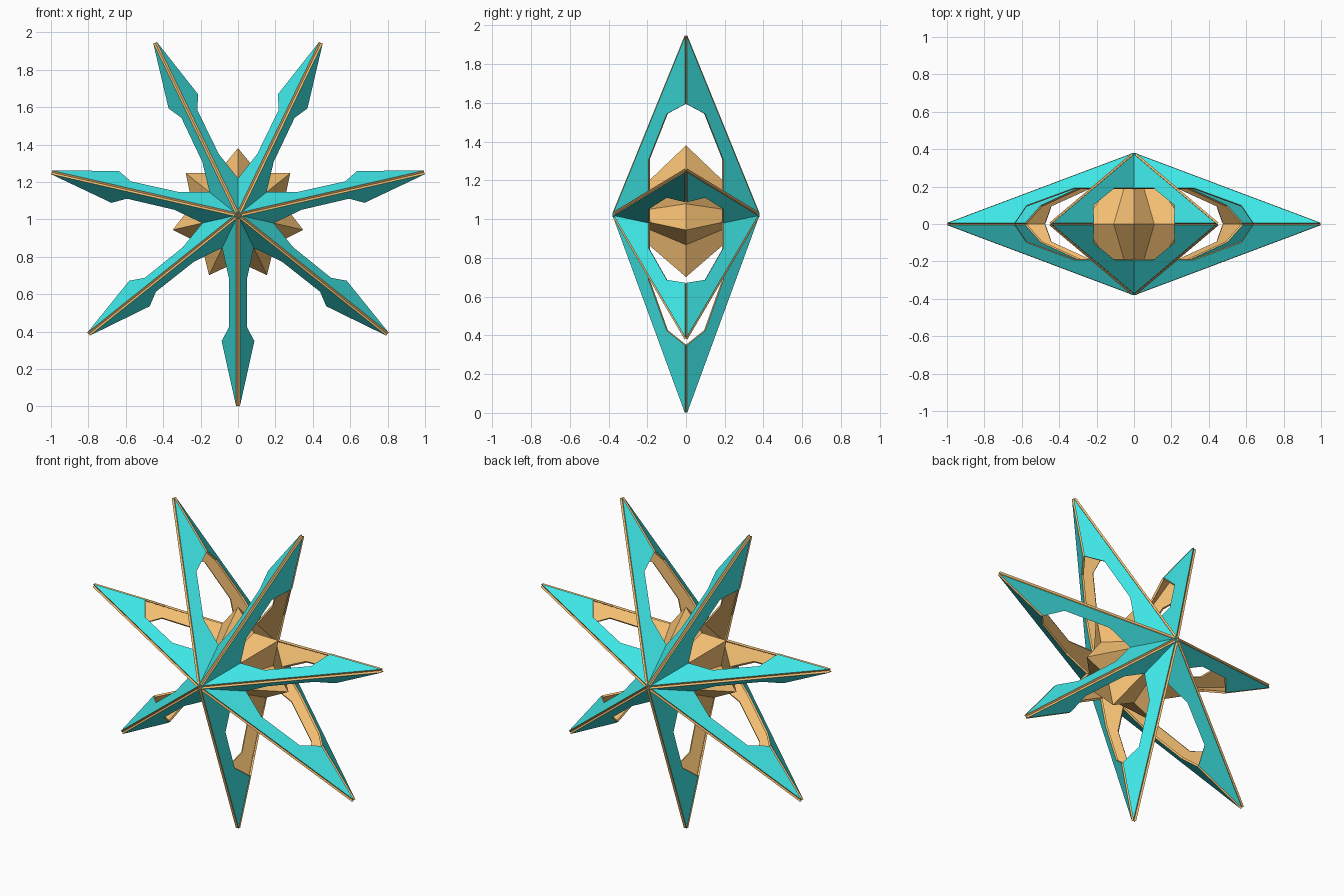
import bpy, bmesh, math
from mathutils import Vector

if "Cube" in bpy.data.objects:
    bpy.data.objects.remove(bpy.data.objects["Cube"])

R, DEPTH, N = 1.021, 0.374, 7        # tip radius, apex depth, number of arms
R_IN = 0.35 * R                      # valley radius
THICK = 0.012
ZC = R + 0.0025
HALF = math.pi / N


def material(name, col):
    m = bpy.data.materials.new(name)
    m.diffuse_color = (*col, 1)
    m.use_nodes = True
    m.node_tree.nodes["Principled BSDF"].inputs["Base Color"].default_value = m.diffuse_color
    return m


teal = material("teal", (0.05, 0.80, 0.80))
orange = material("orange", (0.90, 0.52, 0.17))


def finish(name, bm, mats):
    me = bpy.data.meshes.new(name)
    bm.to_mesh(me)
    bm.free()
    for m in mats:
        me.materials.append(m)
    ob = bpy.data.objects.new(name, me)
    bpy.context.collection.objects.link(ob)


# Panel outline in arm space: (along arm, half width, depth), all in one plane
vt, vw = R_IN * math.cos(HALF), R_IN * math.sin(HALF)
K = vw / (1 - vt / R)


def on_plane(t, y):
    return Vector((t, K * (1 - t / R - y / DEPTH), y))


outline = [Vector((0, 0, DEPTH)), on_plane(vt / 2, DEPTH / 2),
           on_plane((vt + R) / 4, DEPTH / 2), on_plane(0.597, DEPTH / 4),
           on_plane((vt + R) / 2, 0), Vector((R, 0, 0))]
normal = Vector((K / R, 1, K / DEPTH)).normalized()


# Arms: four thick panels each, teal outside, orange edges and inside
def arm(index):
    a = -math.pi / 2 + index * 2 * HALF
    c, s = math.cos(a), math.sin(a)
    bm = bmesh.new()
    for sw in (1, -1):
        for sy in (1, -1):
            def place(p):
                t, w, y = p.x, p.y * sw, p.z * sy
                return bm.verts.new((t * c - w * s, y, t * s + w * c + ZC))
            inner = [place(p) for p in outline]
            outer = [place(p + normal * THICK) for p in outline]
            bm.faces.new(outer).material_index = 0
            bm.faces.new(inner[::-1]).material_index = 1
            for i in range(len(outline)):
                j = (i + 1) % len(outline)
                bm.faces.new((inner[i], inner[j], outer[j], outer[i])).material_index = 1
    bmesh.ops.recalc_face_normals(bm, faces=bm.faces)
    finish(f"star_arm_{index + 1}", bm, (teal, orange))


for k in range(N):
    arm(k)

# Core: small faceted star whose points sit between the arms
bm = bmesh.new()
ring = []
for i in range(2 * N):
    r = 0.7 * R_IN if i % 2 == 0 else R_IN
    a = -math.pi / 2 + i * HALF
    ring.append(bm.verts.new((r * math.cos(a), 0, ZC + r * math.sin(a))))
for y in (DEPTH, -DEPTH):
    apex = bm.verts.new((0, y, ZC))
    for i in range(2 * N):
        bm.faces.new((ring[i], ring[(i + 1) % (2 * N)], apex))
bmesh.ops.recalc_face_normals(bm, faces=bm.faces)
finish("star_core", bm, (orange,))
